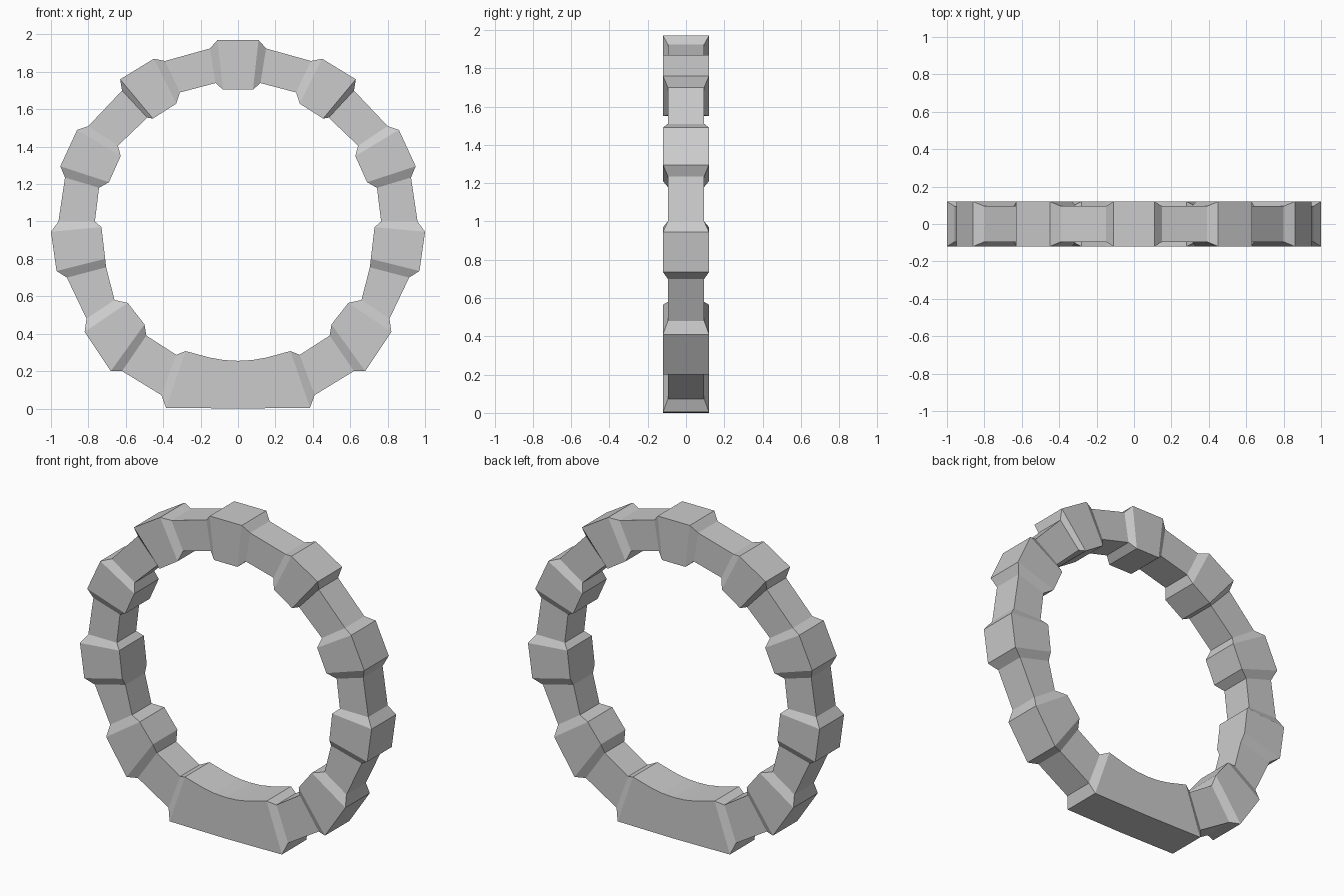
import bpy
import bmesh

cube = bpy.data.objects.get("Cube")
if cube:
    bpy.data.objects.remove(cube, do_unlink=True)

BLOCK_DEPTH = 0.12   # half depth of the raised stone blocks
NECK_DEPTH = 0.095   # half depth of the thinner links between blocks


def make_material(name, value):
    material = bpy.data.materials.new(name)
    material.use_nodes = True
    color = (value, value, value, 1.0)
    material.diffuse_color = color
    shader = next(n for n in material.node_tree.nodes if n.type == 'BSDF_PRINCIPLED')
    shader.inputs["Base Color"].default_value = color
    shader.inputs["Roughness"].default_value = 0.8
    return material


# Ends of each block down one side, as outer x, outer z, inner x, inner z
block_ends = [
    (.11, 1.97, .08, 1.705),                              # crown
    (.45, 1.87, .33, 1.63), (.63, 1.76, .455, 1.55),      # shoulder
    (.86, 1.49, .627, 1.35), (.95, 1.295, .69, 1.21),     # upper side
    (1, .945, .73, .97), (.97, .735, .71, .80),           # lower side
    (.82, .41, .59, .565), (.68, .20, .50, .45),          # foot
    (.385, .004, .28, .307),                              # base
]

# Ends of each thin link, in the same order
neck_ends = [
    (.15, 1.925, .12, 1.74), (.39, 1.858, .31, 1.69),
    (.62, 1.70, .485, 1.555), (.80, 1.51, .642, 1.405),
    (.925, 1.235, .743, 1.18), (.96, 1, .765, 1),
    (.915, .70, .705, .755), (.81, .48, .66, .58),
    (.62, .20, .49, .39), (.41, .072, .33, .287),
]

# Middle of the base block, where its inner face curves
base_curve = [(.21, .002, .15, .272), (.1, .001, .075, .259)]
base_middle = (0, 0, 0, .255)

# Walk down one side: block end, link start, link end, block start
side = []
for i in range(0, len(block_ends), 2):
    for section, depth in (
        (block_ends[i], BLOCK_DEPTH),
        (neck_ends[i], NECK_DEPTH),
        (neck_ends[i + 1], NECK_DEPTH),
        (block_ends[i + 1], BLOCK_DEPTH),
    ):
        side.append((section, depth))
side += [(section, BLOCK_DEPTH) for section in base_curve]

# Mirror the side to close the loop
mirrored = [((-ox, oz, -ix, iz), depth) for (ox, oz, ix, iz), depth in reversed(side)]
sections = side + [(base_middle, BLOCK_DEPTH)] + mirrored

# Skin the rectangular sections into a closed ring
bm = bmesh.new()
loops = []
for (ox, oz, ix, iz), depth in sections:
    corners = ((ox, -depth, oz), (ox, depth, oz), (ix, depth, iz), (ix, -depth, iz))
    loops.append([bm.verts.new(corner) for corner in corners])
for i, loop in enumerate(loops):
    following = loops[(i + 1) % len(loops)]
    for k in range(4):
        n = (k + 1) % 4
        bm.faces.new((loop[k], loop[n], following[n], following[k]))
bmesh.ops.recalc_face_normals(bm, faces=bm.faces[:])

mesh = bpy.data.meshes.new("stone_ring")
bm.to_mesh(mesh)
bm.free()
mesh.materials.append(make_material("light grey stone", 0.6))
ring = bpy.data.objects.new("stone_ring", mesh)
bpy.context.collection.objects.link(ring)
